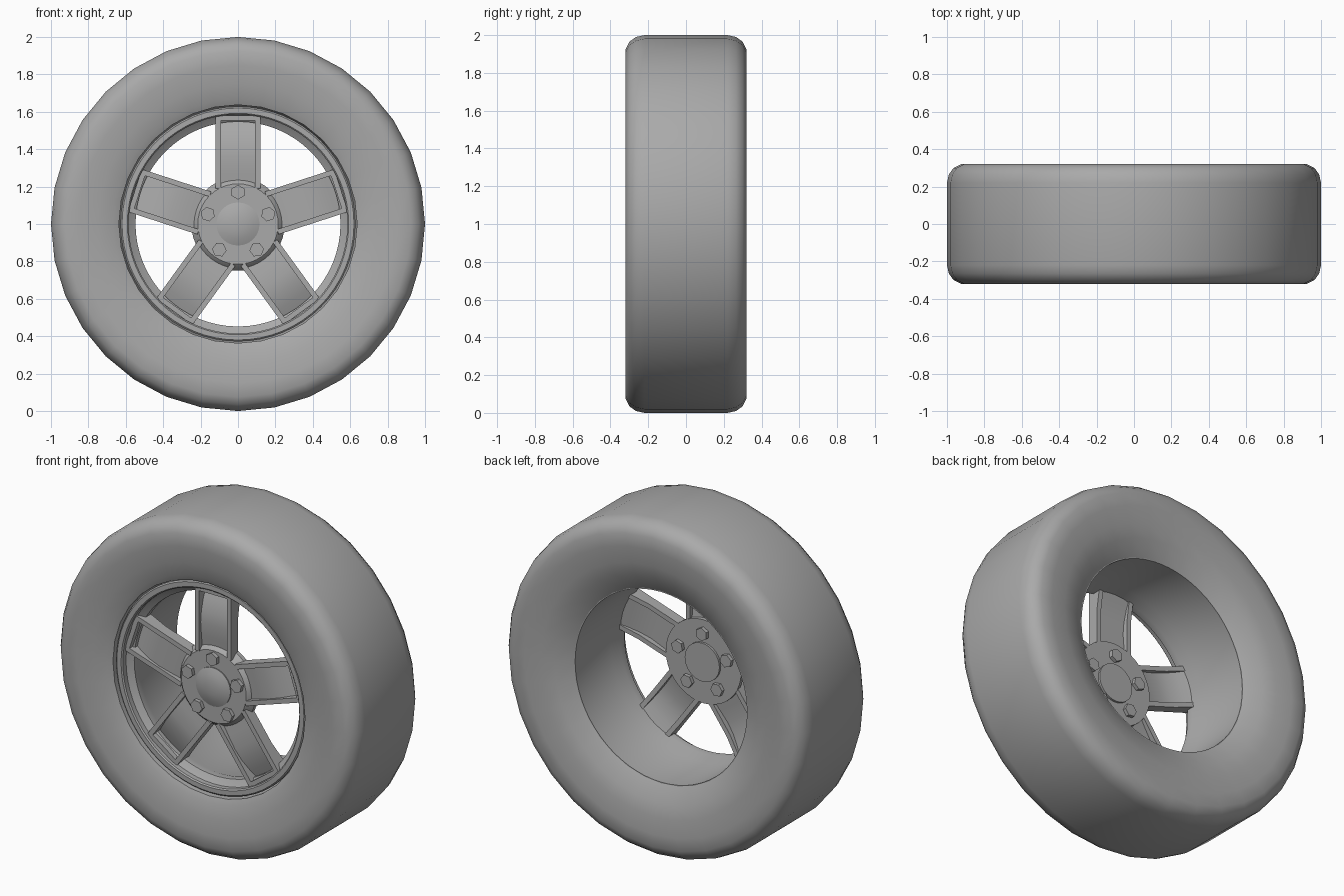
import bpy, bmesh, math
from mathutils import Matrix, Vector

if "Cube" in bpy.data.objects:
    bpy.data.objects.remove(bpy.data.objects["Cube"])

grey = bpy.data.materials.new("plain_grey")
grey.use_nodes = True
grey.diffuse_color = (0.4, 0.4, 0.4, 1)
grey.node_tree.nodes["Principled BSDF"].inputs["Base Color"].default_value = (0.4, 0.4, 0.4, 1)

AXLE = Matrix.Translation((0, 0, 1))
SPOKES = 5


def finish(name, bm, sharp=30):
    bmesh.ops.recalc_face_normals(bm, faces=bm.faces)
    bm.transform(AXLE)
    mesh = bpy.data.meshes.new(name)
    bm.to_mesh(mesh)
    bm.free()
    mesh.materials.append(grey)
    ob = bpy.data.objects.new(name, mesh)
    bpy.context.collection.objects.link(ob)
    bpy.ops.object.select_all(action='DESELECT')
    ob.select_set(True)
    bpy.context.view_layer.objects.active = ob
    bpy.ops.object.shade_smooth_by_angle(angle=math.radians(sharp))
    return ob


def lathe(name, profile, segments, closed=True, sharp=30):
    """Turn a (radius, y) profile around the axle."""
    bm = bmesh.new()
    verts = [bm.verts.new((r, y, 0)) for r, y in profile]
    pairs = list(zip(verts, verts[1:]))
    if closed:
        pairs.append((verts[-1], verts[0]))
    edges = [bm.edges.new(p) for p in pairs]
    bmesh.ops.spin(bm, geom=verts + edges, cent=(0, 0, 0), axis=(0, 1, 0),
                   angle=math.tau, steps=segments, use_merge=True)
    bmesh.ops.remove_doubles(bm, verts=bm.verts, dist=0.0005)
    return finish(name, bm, sharp)


def prism(bm, outline, x0, x1):
    """Extrude a (y, radius) outline from x0 to x1."""
    face = bm.faces.new([bm.verts.new((x0, y, r)) for y, r in outline])
    out = bmesh.ops.extrude_face_region(bm, geom=[face])
    moved = [v for v in out["geom"] if isinstance(v, bmesh.types.BMVert)]
    bmesh.ops.translate(bm, verts=moved, vec=Vector((x1 - x0, 0, 0)))


# Tyre: same shoulder and sidewall on both sides
side = [(1.0, 0.22), (0.99, 0.265), (0.965, 0.30), (0.925, 0.32),
        (0.85, 0.32), (0.75, 0.308), (0.67, 0.29), (0.575, 0.235)]
front_side = [(r, -y) for r, y in side[:-1]] + [(0.637, -0.275), (0.637, -0.2)]
lathe("tyre", list(reversed(side)) + front_side + [(0.6, -0.1)], 32, sharp=35)

# Rim: barrel with a stepped front lip
lathe("rim", [(0.57, 0.236), (0.57, -0.1), (0.548, -0.16), (0.548, -0.2),
              (0.572, -0.215), (0.585, -0.225), (0.585, -0.255), (0.592, -0.262),
              (0.62, -0.262), (0.628, -0.255), (0.628, -0.2), (0.595, -0.1),
              (0.595, 0.236)], 64)

# Hub plate and the domed centre caps
lathe("hub", [(0, -0.23), (0.215, -0.23), (0.225, -0.222), (0.25, -0.19),
              (0.25, -0.165), (0, -0.165)], 40, closed=False)
lathe("centre_cap", [(0, -0.258), (0.04, -0.256), (0.08, -0.249), (0.115, -0.236),
                     (0.115, -0.2)], 32, closed=False)
lathe("rear_cap", [(0, -0.152), (0.115, -0.152), (0.115, -0.2)], 32, closed=False)

# Spokes: framed channels whose panel sinks towards the rim
panel_front = [(-0.205, 0.2), (-0.215, 0.28), (-0.222, 0.36), (-0.215, 0.43),
               (-0.195, 0.5), (-0.165, 0.57)]
panel = panel_front + [(y + 0.02, r) for y, r in reversed(panel_front)]
rail = [(-0.236, 0.19), (-0.236, 0.58), (-0.145, 0.58), (-0.17, 0.42), (-0.17, 0.19)]
end_bar = [(-0.236, 0.553), (-0.236, 0.58), (-0.15, 0.58), (-0.15, 0.553)]
for i in range(SPOKES):
    turn = Matrix.Rotation(math.tau * i / SPOKES, 4, 'Y')
    bm = bmesh.new()
    for s in (-1, 1):
        prism(bm, rail, s * 0.092, s * 0.12)
    prism(bm, panel, -0.092, 0.092)
    prism(bm, end_bar, -0.092, 0.092)
    bm.transform(turn)
    finish(f"spoke_{i + 1}", bm)

    # Hexagonal wheel bolt through the hub
    bm = bmesh.new()
    bmesh.ops.create_cone(bm, cap_ends=True, segments=6, radius1=0.039, radius2=0.039,
                          depth=0.11, matrix=Matrix.Translation((0, -0.198, 0.17))
                          @ Matrix.Rotation(math.pi / 2, 4, 'X'))
    bm.transform(turn)
    finish(f"wheel_bolt_{i + 1}", bm)
